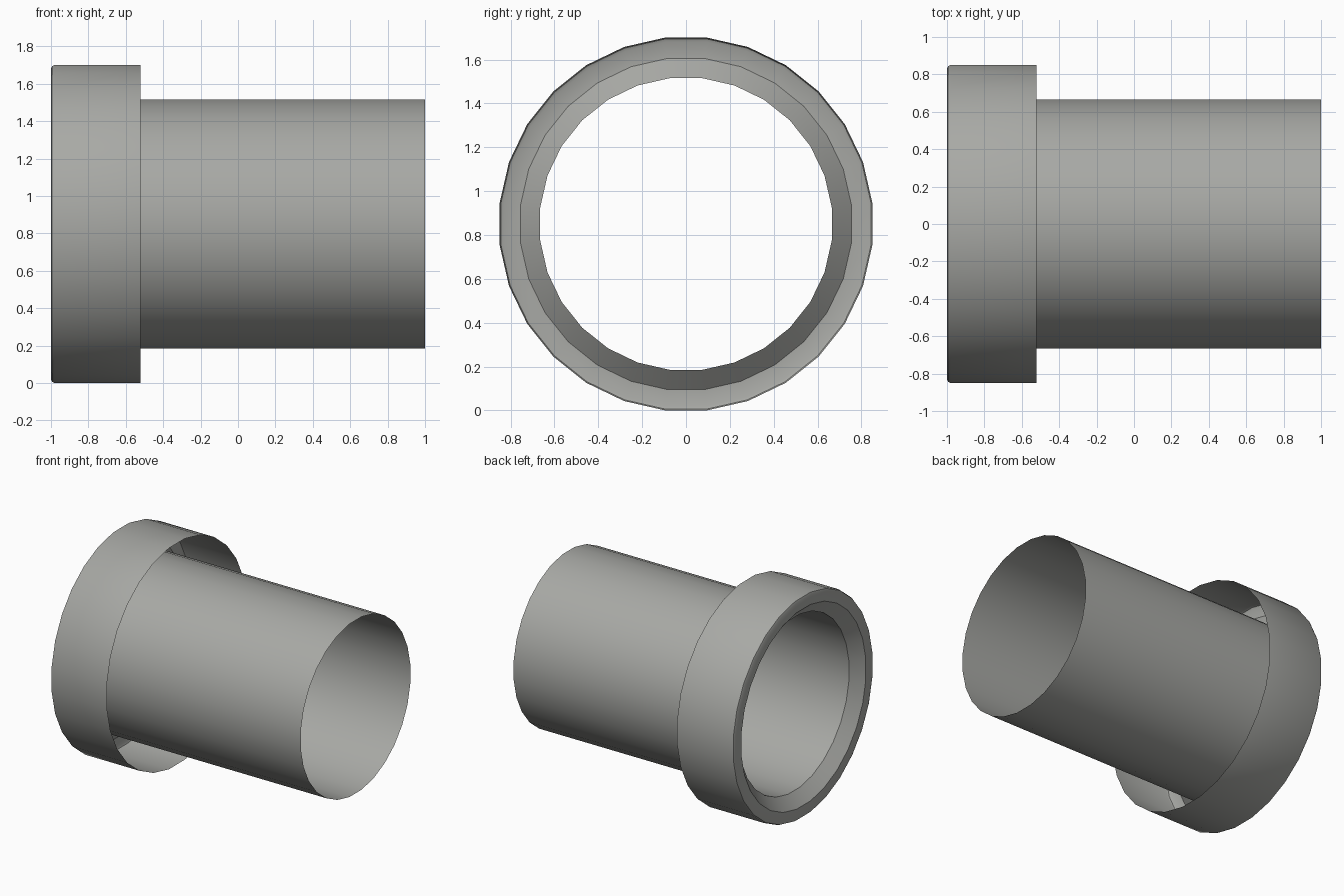
import bpy, bmesh
from math import cos, sin, pi, radians

cube = bpy.data.objects.get("Cube")
if cube:
    bpy.data.objects.remove(cube, do_unlink=True)

SIDES = 28
AXIS_Z = 0.85
FLAT = cos(pi / SIDES)      # profile radii are measured to the flats

grey = bpy.data.materials.new("warm grey")
grey.use_nodes = True
colour = (0.39, 0.395, 0.375, 1)
grey.diffuse_color = colour
grey.node_tree.nodes["Principled BSDF"].inputs["Base Color"].default_value = colour


def lathe(name, profile):
    """Sweep an open (x, radius) profile around the x axis as a thin shell."""
    bm = bmesh.new()
    rings = []
    for x, r in profile:
        angles = [2 * pi * (i + 0.5) / SIDES for i in range(SIDES)]
        rings.append([bm.verts.new((x, r / FLAT * cos(a), AXIS_Z + r / FLAT * sin(a)))
                      for a in angles])
    for a, b in zip(rings, rings[1:]):
        for i in range(SIDES):
            j = (i + 1) % SIDES
            bm.faces.new((a[i], a[j], b[j], b[i]))
    mesh = bpy.data.meshes.new(name)
    bm.to_mesh(mesh)
    bm.free()
    mesh.materials.append(grey)
    obj = bpy.data.objects.new(name, mesh)
    bpy.context.collection.objects.link(obj)
    bpy.ops.object.select_all(action='DESELECT')
    obj.select_set(True)
    bpy.context.view_layer.objects.active = obj
    bpy.ops.object.shade_smooth_by_angle(angle=radians(30))
    return obj


# Open collar, rounded rim, mouth chamfer and long open tube in one shell
lathe("collared_pipe", [
    (1.0, 0.665), (-0.92, 0.665),               # tube
    (-1.0, 0.755),                              # chamfered mouth
    (-1.0, 0.83), (-0.994, 0.844), (-0.98, 0.85),  # rim and rounded edge
    (-0.52, 0.85),                              # collar, open at the back
])
